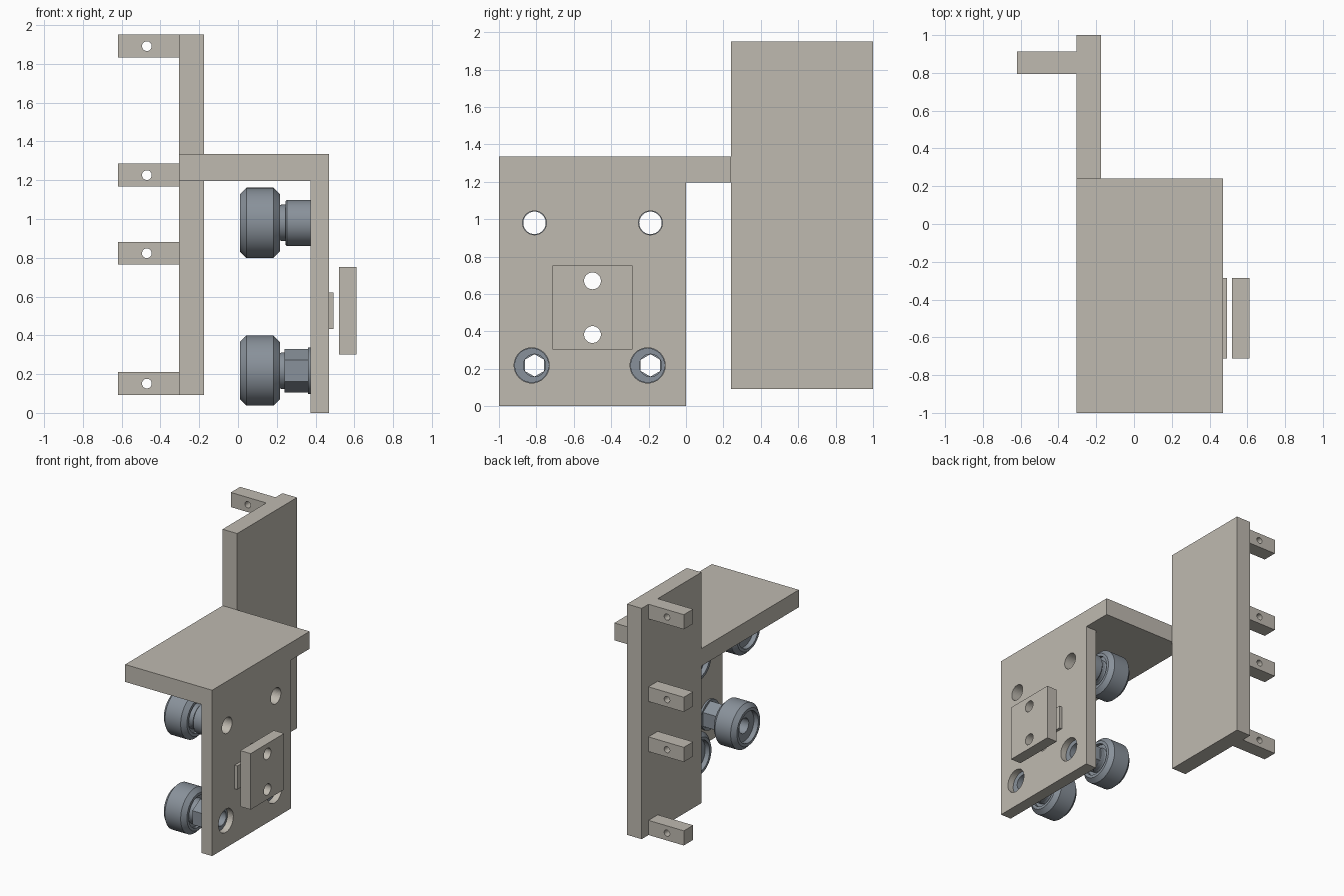
import bpy, bmesh, math
from mathutils import Matrix, Vector

if "Cube" in bpy.data.objects:
    bpy.data.objects.remove(bpy.data.objects["Cube"])


def material(name, rgb):
    m = bpy.data.materials.new(name)
    m.diffuse_color = (*rgb, 1)
    m.use_nodes = True
    m.node_tree.nodes["Principled BSDF"].inputs["Base Color"].default_value = m.diffuse_color
    return m


TAN = material("warm_grey", (0.52, 0.49, 0.435))
STEEL = material("blue_grey", (0.25, 0.285, 0.325))


def finish(bm, name, mat):
    me = bpy.data.meshes.new(name)
    bmesh.ops.recalc_face_normals(bm, faces=bm.faces)
    bm.to_mesh(me)
    bm.free()
    me.materials.append(mat)
    ob = bpy.data.objects.new(name, me)
    bpy.context.collection.objects.link(ob)
    return ob


def box(name, xs, ys, zs, mat=TAN):
    bm = bmesh.new()
    lo, hi = Vector((xs[0], ys[0], zs[0])), Vector((xs[1], ys[1], zs[1]))
    bmesh.ops.create_cube(bm, size=1, matrix=Matrix.Translation((lo + hi) / 2)
                          @ Matrix.Diagonal((*(hi - lo), 1)))
    return finish(bm, name, mat)


def boolean(ob, other, op):
    mod = ob.modifiers.new(op.lower(), 'BOOLEAN')
    mod.operation, mod.object, mod.solver = op, other, 'EXACT'
    bpy.context.view_layer.objects.active = ob
    bpy.ops.object.modifier_apply(modifier=mod.name)
    bpy.data.objects.remove(other, do_unlink=True)


def drill(ob, centre, radius, axis, length=0.4):
    rot = Matrix.Rotation(math.pi / 2, 4, 'Y' if axis == 'x' else 'X')
    bm = bmesh.new()
    bmesh.ops.create_cone(bm, cap_ends=True, segments=40, radius1=radius, radius2=radius,
                          depth=length, matrix=Matrix.Translation(centre) @ rot)
    boolean(ob, finish(bm, "hole_cutter", TAN), 'DIFFERENCE')


def smooth(ob):
    bpy.ops.object.select_all(action='DESELECT')
    ob.select_set(True)
    bpy.context.view_layer.objects.active = ob
    bpy.ops.object.shade_smooth_by_angle(angle=math.radians(25))


def ring(name, profile, y, z, segments=48, bore_y=None, bore_from=None):
    """Closed (x, radius) loop turned about the x axis; bore points may be off-centre."""
    bm = bmesh.new()
    rows = []
    for s in range(segments):
        a = 2 * math.pi * s / segments
        row = []
        for i, (x, r) in enumerate(profile):
            cy = bore_y if bore_from is not None and i >= bore_from else y
            row.append(bm.verts.new((x, cy + r * math.sin(a), z + r * math.cos(a))))
        rows.append(row)
    n = len(profile)
    for s in range(segments):
        a, b = rows[s], rows[(s + 1) % segments]
        for i in range(n):
            j = (i + 1) % n
            bm.faces.new((a[i], a[j], b[j], b[i]))
    ob = finish(bm, name, STEEL)
    smooth(ob)
    return ob


WHEEL_Y = (-0.81, -0.19)
TOP_Z, LOW_Z, BORE = 0.98, 0.218, 0.06

# L-shaped carriage bracket
bracket = box("carriage_bracket", (0.375, 0.47), (-1, 0), (0, 1.335))
boolean(bracket, box("top_plate", (-0.305, 0.47), (-1, 0.24), (1.195, 1.335)), 'UNION')
for y in WHEEL_Y:
    drill(bracket, (0.42, y, TOP_Z), 0.064, 'x')
    drill(bracket, (0.42, y - 0.015, LOW_Z), 0.094, 'x')

# Clamp plate and its spacer tongue, bolted through the bracket
clamp = box("clamp_plate", (0.52, 0.612), (-0.713, -0.287), (0.302, 0.753))
for z in (0.67, 0.383):
    drill(bracket, (0.42, -0.5, z), 0.045, 'x')
    drill(clamp, (0.56, -0.5, z), 0.045, 'x')
box("clamp_tongue", (0.47, 0.493), (-0.713, -0.287), (0.432, 0.622))

# Tall rear plate with four drilled tabs
box("rear_plate", (-0.305, -0.175), (0.24, 1), (0.092, 1.95))
for z in (0.092, 0.764, 1.167, 1.832):
    tab = box("mounting_tab", (-0.62, -0.305), (0.795, 0.913), (z, z + 0.118))
    drill(tab, (-0.47, 0.854, z + 0.059), 0.025, 'y')

# Wheel tyre with chamfered rim and stepped inside
TYRE = [(0.01, 0.148), (0.043, 0.181), (0.183, 0.181), (0.216, 0.148), (0.216, 0.125),
        (0.148, 0.125), (0.148, 0.108), (0.078, 0.108), (0.078, 0.125), (0.01, 0.125)]
# Bearing pair and the small shim behind it
BEARING = [(0.05, 0.08), (0.05, 0.125), (0.19, 0.125), (0.19, 0.098),
           (0.205, 0.092), (0.205, BORE), (0.05, BORE)]
SHIM = [(0.19, 0.092), (0.222, 0.092), (0.222, 0.094), (0.244, 0.094),
        (0.244, BORE), (0.19, BORE)]
for z in (TOP_Z, LOW_Z):
    for y in WHEEL_Y:
        ring("wheel_tyre", TYRE, y, z, 64)
        ring("wheel_bearing", BEARING, y, z)
        ring("wheel_shim", SHIM, y, z)

for y in WHEEL_Y:
    # Round spacer on the upper wheels
    ring("upper_spacer", [(0.244, 0.111), (0.252, 0.119), (0.375, 0.119),
                          (0.375, BORE), (0.244, BORE)], y, TOP_Z)
    # Off-centre hex nut, flange and sleeve on the lower wheels
    c = y - 0.015
    ring("eccentric_nut", [(0.24, 0.112), (0.36, 0.112), (0.36, BORE), (0.24, BORE)],
         c, LOW_Z, 6, y, 2)
    ring("nut_flange", [(0.36, 0.12), (0.375, 0.12), (0.375, BORE), (0.36, BORE)],
         c, LOW_Z, 48, y, 2)
    ring("nut_sleeve", [(0.375, 0.092), (0.42, 0.092), (0.42, BORE), (0.375, BORE)],
         c, LOW_Z, 48, y, 2)
